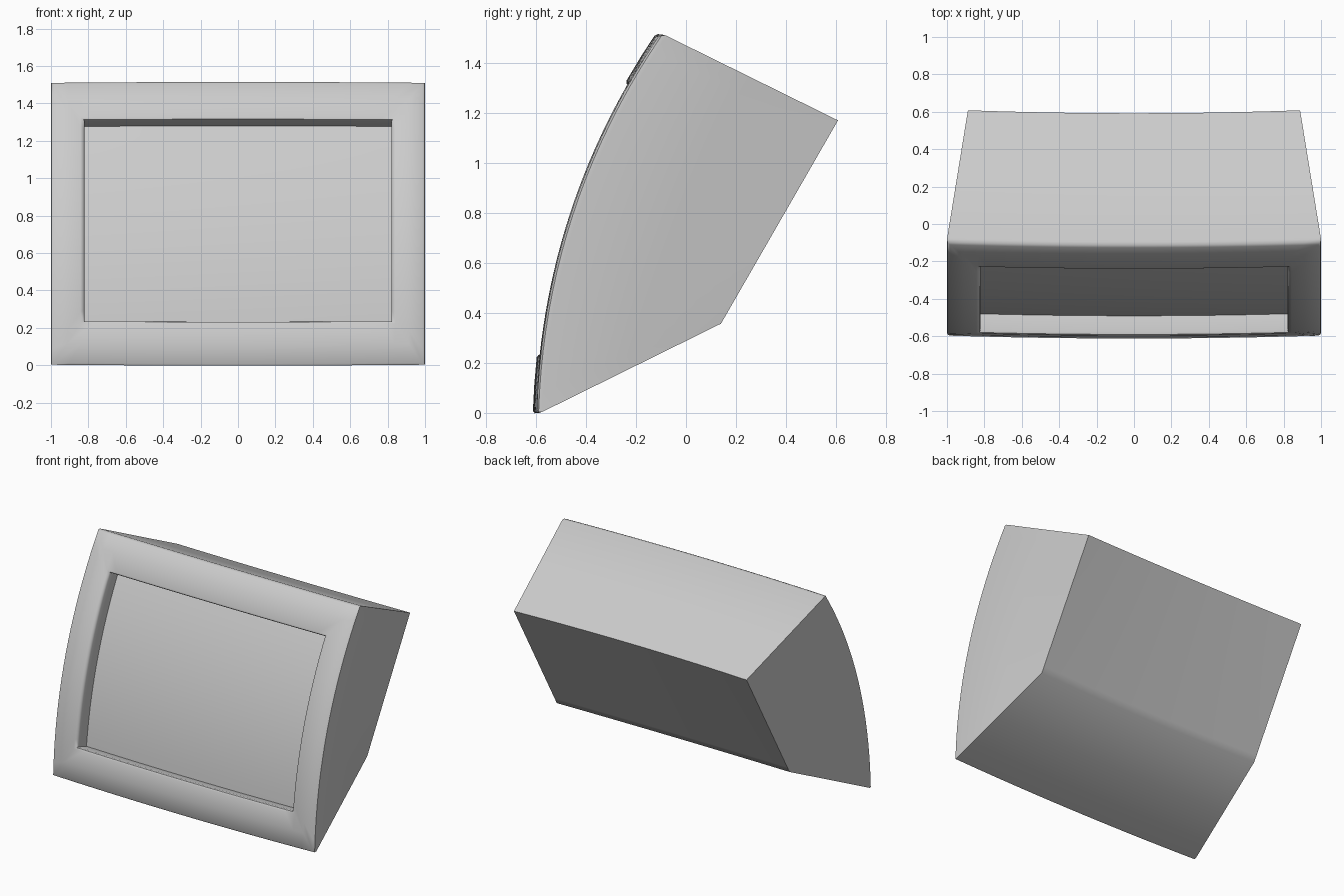
import bpy, bmesh
from mathutils import Vector

if "Cube" in bpy.data.objects:
    bpy.data.objects.remove(bpy.data.objects["Cube"])

NU, NV = 24, 20                      # divisions across and up
LOW, HIGH = Vector((-0.597, -0.007)), Vector((-0.10, 1.519))    # front arc ends (y, z)
BACK_LOW, BACK_HIGH = Vector((0.14, 0.357)), Vector((0.608, 1.17))
SAG, BOW = 0.118, 0.016
CHORD = (HIGH - LOW).normalized()
OUT = Vector((-CHORD.y, CHORD.x))    # outward from the front chord
HOLE = (0.818, 0.151, 0.851)


def point(u, v, d=0.0, push=0.0):
    """Curved front at d=0, flat tapered back at d=1; push sinks below the front."""
    front = LOW.lerp(HIGH, v) + OUT * (SAG * 4 * v * (1 - v) - push)
    yz = front.lerp(BACK_LOW.lerp(BACK_HIGH, v), d)
    bow = BOW * (1 - u * u)
    x = u * (1.003 + (0.888 - 1.003) * d)
    return Vector((x, yz.x - bow, yz.y + bow * 0.6 * (v - 0.5)))


def grid(bm, half, v0, v1, d, push):
    rows = [[bm.verts.new(point(half * (2 * i / NU - 1), v0 + (v1 - v0) * j / NV, d, push))
             for i in range(NU + 1)] for j in range(NV + 1)]
    for a, b in zip(rows, rows[1:]):
        for i in range(NU):
            bm.faces.new((a[i], a[i + 1], b[i + 1], b[i]))


def ring(bm, half, v0, v1, d, push):
    border = ([(i / NU, 0) for i in range(NU)] + [(1, j / NV) for j in range(NV)] +
              [(1 - i / NU, 1) for i in range(NU)] + [(0, 1 - j / NV) for j in range(NV)])
    return [bm.verts.new(point(half * (2 * s - 1), v0 + (v1 - v0) * t, d, push))
            for s, t in border]


def finish(bm, name):
    me = bpy.data.meshes.new(name)
    bm.to_mesh(me)
    bm.free()
    ob = bpy.data.objects.new(name, me)
    bpy.context.collection.objects.link(ob)
    bpy.ops.object.select_all(action='DESELECT')
    ob.select_set(True)
    bpy.context.view_layer.objects.active = ob
    bpy.ops.object.shade_smooth_by_angle(angle=0.85)
    return ob


# Housing: back cap, tapered sides, rounded rim, bezel and recess wall
bm = bmesh.new()
grid(bm, 1, 0, 1, 1, 0)
h, lo, hi = HOLE
sections = [
    (1, 0, 1, 1.0, 0), (1, 0, 1, 0.5, 0), (1, 0, 1, 0.03, 0),
    (0.996, 0.004, 0.996, 0.01, 0), (0.982, 0.012, 0.989, 0, 0),
    (0.91, 0.075, 0.93, 0, 0),
    (h + 0.022, lo - 0.010, hi + 0.010, 0, 0),
    (h + 0.006, lo - 0.003, hi + 0.003, 0, 0.006),
    (h, lo, hi, 0, 0.02), (h, lo, hi, 0, 0.11),
]
rings = [ring(bm, *s) for s in sections]
for a, b in zip(rings, rings[1:]):
    for i in range(len(a)):
        k = (i + 1) % len(a)
        bm.faces.new((a[i], a[k], b[k], b[i]))
bmesh.ops.remove_doubles(bm, verts=bm.verts, dist=1e-5)
bmesh.ops.recalc_face_normals(bm, faces=bm.faces)
finish(bm, "display_housing")

# Curved screen at the bottom of the recess
bm = bmesh.new()
grid(bm, h, lo, hi, 0, 0.11)
finish(bm, "screen")
